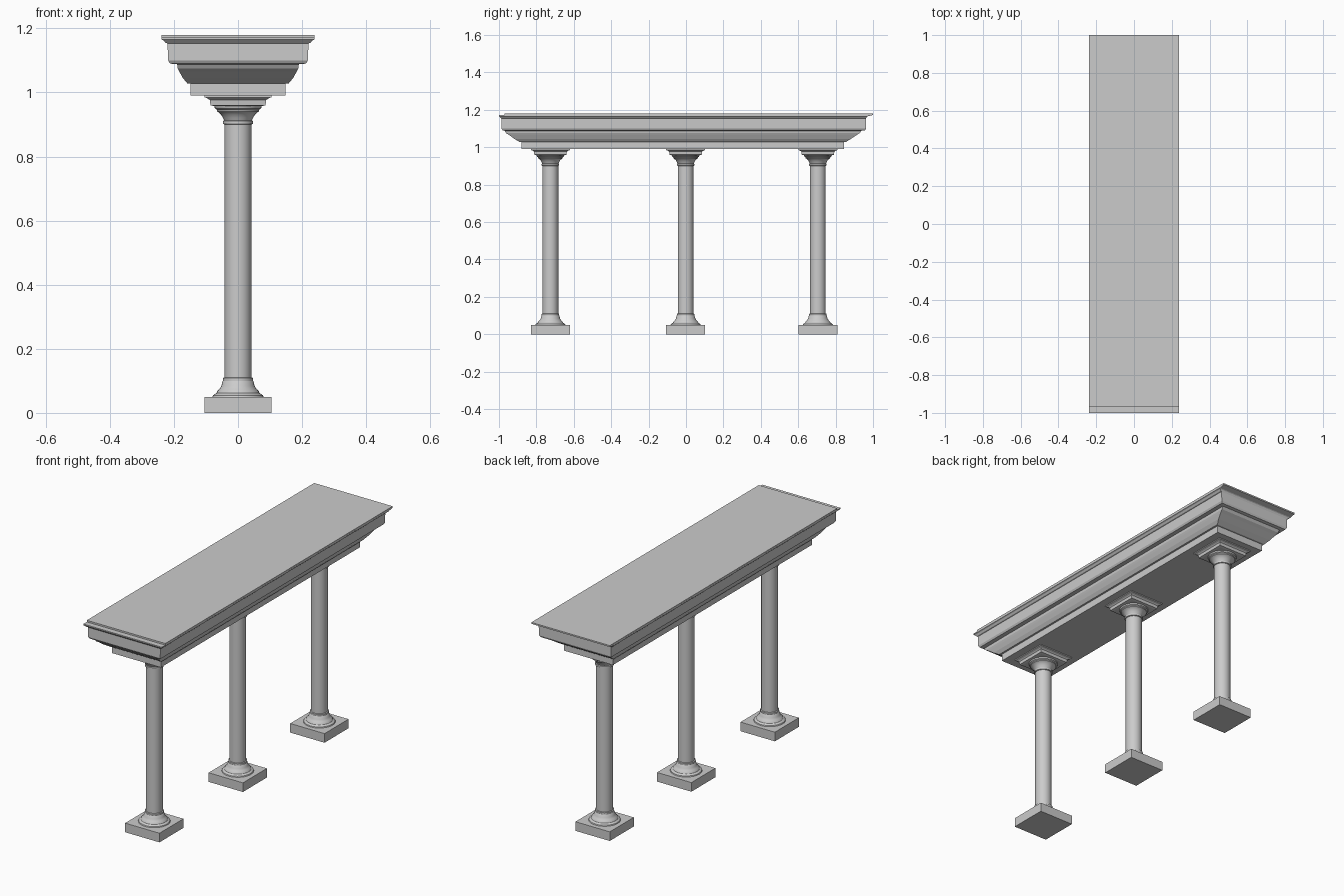
import bpy, bmesh, math

def finish(name, bm, smooth=False):
    bmesh.ops.recalc_face_normals(bm, faces=bm.faces)
    me = bpy.data.meshes.new(name)
    bm.to_mesh(me)
    bm.free()
    ob = bpy.data.objects.new(name, me)
    bpy.context.collection.objects.link(ob)
    if smooth:
        bpy.ops.object.select_all(action='DESELECT')
        ob.select_set(True)
        bpy.context.view_layer.objects.active = ob
        bpy.ops.object.shade_smooth_by_angle(angle=math.radians(35))
    return ob

def loft(name, rings, smooth=False):
    """Skin a stack of closed rings and cap both ends."""
    bm = bmesh.new()
    loops = [[bm.verts.new(p) for p in ring] for ring in rings]
    n = len(loops[0])
    for a, b in zip(loops, loops[1:]):
        for i in range(n):
            j = (i + 1) % n
            bm.faces.new((a[i], a[j], b[j], b[i]))
    bm.faces.new(loops[0][::-1])
    bm.faces.new(loops[-1])
    return finish(name, bm, smooth)

def rect(hx, y0, y1, z):
    return [(-hx, y0, z), (hx, y0, z), (hx, y1, z), (-hx, y1, z)]

def circle(r, cy, z, n=32):
    return [(r * math.cos(2 * math.pi * i / n),
             cy + r * math.sin(2 * math.pi * i / n), z) for i in range(n)]

# moulded beam: half width, front y, back y, height
beam = [
    (0.148, -0.88, 0.845, 0.99), (0.148, -0.88, 0.845, 1.028),
    (0.158, -0.89, 0.855, 1.028), (0.172, -0.918, 0.882, 1.045),
    (0.183, -0.945, 0.912, 1.065), (0.188, -0.962, 0.928, 1.075),
    (0.190, -0.97, 0.938, 1.088), (0.212, -0.98, 0.957, 1.09),
    (0.218, -0.986, 0.962, 1.10), (0.220, -0.986, 0.962, 1.153),
    (0.226, -0.99, 0.963, 1.155), (0.232, -0.997, 0.966, 1.162),
    (0.238, -1.0, 0.97, 1.165), (0.238, -1.0, 0.97, 1.171),
]
loft("beam", [rect(*r) for r in beam])

# thin top slab, overhanging at the back
loft("top_slab", [rect(0.236, -0.97, 0.97, 1.165), rect(0.238, -0.97, 1.0, 1.172),
                  rect(0.238, -0.97, 1.0, 1.18)])

# column profile: radius, height
shaft = [
    (0.080, 0.05), (0.078, 0.055), (0.067, 0.062), (0.065, 0.068),
    (0.058, 0.074), (0.052, 0.084), (0.048, 0.099), (0.047, 0.100),
    (0.047, 0.109), (0.042, 0.111), (0.042, 0.900), (0.047, 0.902),
    (0.047, 0.911), (0.043, 0.913), (0.047, 0.921), (0.053, 0.931),
    (0.061, 0.938), (0.066, 0.941), (0.066, 0.946), (0.072, 0.950),
    (0.074, 0.957),
]
# square capital: half width, height
cap = [(0.074, 0.957), (0.086, 0.960), (0.088, 0.976), (0.094, 0.981),
       (0.104, 0.985), (0.104, 0.991)]

for label, y in (("front", -0.725), ("middle", -0.002), ("back", 0.705)):
    loft(label + "_plinth", [rect(0.104, y - 0.104, y + 0.104, z) for z in (0, 0.05)])
    loft(label + "_column", [circle(r, y, z) for r, z in shaft], True)
    loft(label + "_capital", [rect(h, y - h, y + h, z) for h, z in cap])
